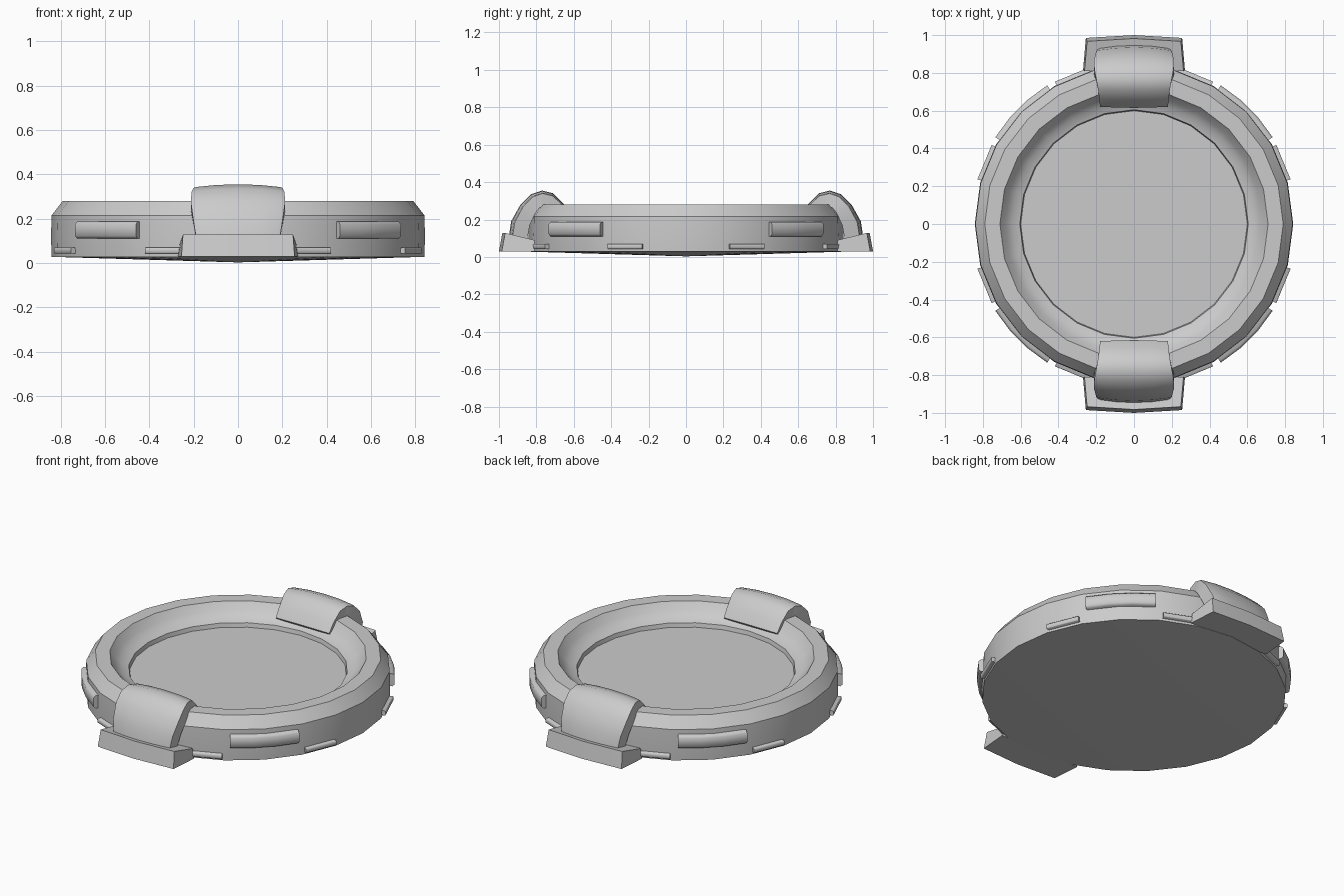
import bpy, bmesh, math
from mathutils import Matrix

if "Cube" in bpy.data.objects:
    bpy.data.objects.remove(bpy.data.objects["Cube"])


def finish(name, bm, angle):
    bmesh.ops.remove_doubles(bm, verts=bm.verts, dist=1e-5)
    bmesh.ops.recalc_face_normals(bm, faces=bm.faces)
    me = bpy.data.meshes.new(name)
    bm.to_mesh(me)
    bm.free()
    ob = bpy.data.objects.new(name, me)
    bpy.context.collection.objects.link(ob)
    bpy.ops.object.select_all(action='DESELECT')
    ob.select_set(True)
    bpy.context.view_layer.objects.active = ob
    bpy.ops.object.shade_smooth_by_angle(angle=math.radians(angle))
    return ob


def loft(name, sections, angle=30, turn=0):
    """Skin closed sections of equal point count, cap both ends, turn about z."""
    bm = bmesh.new()
    rows = [[bm.verts.new(p) for p in s] for s in sections]
    n = len(rows[0])
    for a, b in zip(rows, rows[1:]):
        for i in range(n):
            j = (i + 1) % n
            bm.faces.new((a[i], a[j], b[j], b[i]))
    bm.faces.new(rows[0])
    bm.faces.new(rows[-1])
    bmesh.ops.rotate(bm, verts=bm.verts, matrix=Matrix.Rotation(turn, 3, 'Z'))
    return finish(name, bm, angle)


# Dish: lathed profile (radius, z) with a shallow conical underside
SIDES = 24
profile = [(0, 0.003), (0.84, 0.028), (0.843, 0.12), (0.84, 0.215), (0.79, 0.28),
           (0.71, 0.28), (0.68, 0.238), (0.645, 0.208), (0.605, 0.195),
           (0.60, 0.17), (0, 0.17)]
bm = bmesh.new()
vs = [bm.verts.new((r, 0, z)) for r, z in profile]
es = [bm.edges.new(p) for p in zip(vs, vs[1:])]
bmesh.ops.spin(bm, geom=vs + es, cent=(0, 0, 0), axis=(0, 0, 1),
               angle=2 * math.pi, steps=SIDES)
finish("dish", bm, 28)

# Arched clip: (y, z, half width) outside, (y, z) inside
outer = [(0.95, 0.09, 0.185), (0.935, 0.19, 0.20), (0.885, 0.28, 0.212),
         (0.83, 0.335, 0.21), (0.77, 0.355, 0.20), (0.71, 0.34, 0.19),
         (0.655, 0.285, 0.183), (0.617, 0.225, 0.18)]
inner = [(0.85, 0.09), (0.835, 0.17), (0.805, 0.235), (0.785, 0.26),
         (0.76, 0.275), (0.72, 0.27), (0.68, 0.24), (0.63, 0.21)]
# (fraction of half width, how far the outside drops towards the inside)
columns = [(-1, 0.2), (-0.93, 0.15), (-0.5, 0.04), (0, 0),
           (0.5, 0.04), (0.93, 0.15), (1, 0.2)]


def clip_sections():
    out = []
    for (y, z, w), (iy, iz) in zip(outer, inner):
        sec = [(w * u, y + (iy - y) * d, z + (iz - z) * d) for u, d in columns]
        out.append(sec + [(w, iy, iz), (-w, iy, iz)])
    return out


# Clip foot: block bowed outwards in the middle, top sloping to the dish
def foot_sections():
    out = []
    for u in (-1, 0, 1):
        bow = 0.015 * (1 - abs(u))
        out.append([(u * 0.27, 0.81, 0.03), (u * 0.255, 0.985 + bow, 0.03),
                    (u * 0.248, 0.967 + bow, 0.128), (u * 0.262, 0.81, 0.09)])
    return out


for side, turn in (("back", 0), ("front", math.pi)):
    loft(side + "_clip", clip_sections(), 35, turn)
    loft(side + "_clip_foot", foot_sections(), 25, turn)


# Pads set around the outer wall
def pad(name, centre, half, steps, r, z0, z1, soft):
    secs = []
    for i in range(steps + 1):
        a = math.radians(centre - half + 2 * half * i / steps)
        pts = [(0.80, z0), (r - soft, z0), (r, z0 + soft),
               (r, z1 - soft), (r - soft, z1), (0.80, z1)]
        secs.append([(q * math.cos(a), q * math.sin(a), z) for q, z in pts])
    loft(name, secs, 50)


for k in range(4):
    pad(f"grip_pad_{k}", 45 + 90 * k, 13, 3, 0.866, 0.11, 0.187, 0.012)
for k in range(8):
    pad(f"lower_tab_{k}", 22.5 + 45 * k, 6.6, 1, 0.862, 0.042, 0.07, 0.004)
